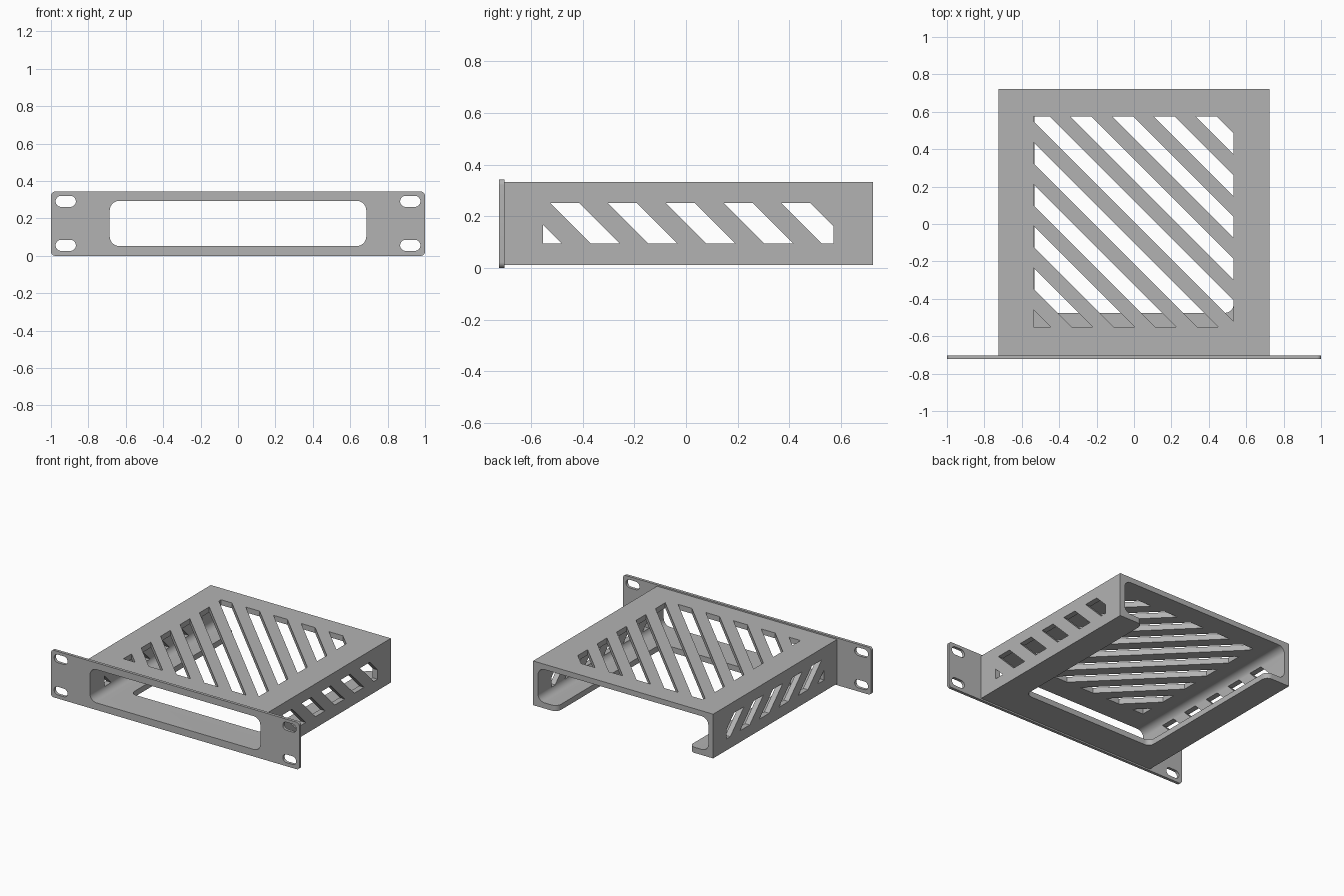
import bpy, bmesh, math
from mathutils import Vector

if "Cube" in bpy.data.objects:
    bpy.data.objects.remove(bpy.data.objects["Cube"])

grey = bpy.data.materials.new("light grey")
grey.diffuse_color = (0.45, 0.45, 0.45, 1)
grey.use_nodes = True
grey.node_tree.nodes["Principled BSDF"].inputs["Base Color"].default_value = grey.diffuse_color


def arc(cx, cy, r, a0, a1, n=8):
    """Points on an arc, angles in degrees."""
    return [(cx + r * math.cos(math.radians(a0 + (a1 - a0) * i / n)),
             cy + r * math.sin(math.radians(a0 + (a1 - a0) * i / n))) for i in range(n + 1)]


def rounded(x0, x1, y0, y1, r):
    """Rounded rectangle outline."""
    return (arc(x1 - r, y0 + r, r, -90, 0) + arc(x1 - r, y1 - r, r, 0, 90)
            + arc(x0 + r, y1 - r, r, 90, 180) + arc(x0 + r, y0 + r, r, 180, 270))


def clip(poly, limit, sign):
    """Keep the part of a polygon where sign * (a + b) <= sign * limit."""
    out = []
    for p, q in zip(poly, poly[1:] + poly[:1]):
        dp, dq = sign * (p[0] + p[1] - limit), sign * (q[0] + q[1] - limit)
        if dp <= 0:
            out.append(p)
        if dp * dq < 0:
            t = dp / (dp - dq)
            out.append((p[0] + t * (q[0] - p[0]), p[1] + t * (q[1] - p[1])))
    return out


def diagonal_slots(a0, a1, b0, b1, start, width, step, ks):
    """Diagonal slot outlines trimmed to a rectangle."""
    rect = [(a0, b0), (a1, b0), (a1, b1), (a0, b1)]
    slots = [clip(clip(rect, start + k * step, -1), start + k * step + width, 1) for k in ks]
    return [s for s in slots if len(s) > 2]


AXES = {'x': lambda a, b, d: (d, a, b), 'y': lambda a, b, d: (a, d, b), 'z': lambda a, b, d: (a, b, d)}


def prism(name, outlines, axis, d0, d1):
    """Extrude outlines along an axis from d0 to d1."""
    bm = bmesh.new()
    place = AXES[axis]
    for pts in outlines:
        face = bm.faces.new([bm.verts.new(place(a, b, d0)) for a, b in pts])
        ext = bmesh.ops.extrude_face_region(bm, geom=[face])
        verts = [v for v in ext['geom'] if isinstance(v, bmesh.types.BMVert)]
        bmesh.ops.translate(bm, verts=verts, vec=Vector(place(0, 0, d1 - d0)))
    bmesh.ops.recalc_face_normals(bm, faces=bm.faces)
    mesh = bpy.data.meshes.new(name)
    bm.to_mesh(mesh)
    bm.free()
    mesh.materials.append(grey)
    ob = bpy.data.objects.new(name, mesh)
    bpy.context.collection.objects.link(ob)
    return ob


def combine(target, other, operation):
    """Apply a boolean and discard the helper."""
    bpy.context.view_layer.objects.active = target
    mod = target.modifiers.new("boolean", 'BOOLEAN')
    mod.operation, mod.object, mod.solver = operation, other, 'EXACT'
    bpy.ops.object.modifier_apply(modifier=mod.name)
    bpy.data.objects.remove(other)


W, BACK, FRONT, PLATE_BACK = 0.725, 0.723, -0.723, -0.702

# Tray body with the wide mounting plate across its front
tray = prism("rack_tray", [[(-W, 0.011), (W, 0.011), (W, 0.333), (-W, 0.333)]], 'y', -0.712, BACK)
plate = prism("front_plate", [rounded(-1, 1, 0, 0.343, 0.022)], 'y', FRONT, PLATE_BACK)
combine(tray, plate, 'UNION')

# Hollow interior, open at front and back
combine(tray, prism("cavity_cutter", [rounded(-0.686, 0.686, 0.052, 0.294, 0.052)], 'y', -1, 1), 'DIFFERENCE')

# Floor opening, leaving a front strip and two side lips with rounded ends
X, Y, R = 0.532, -0.475, 0.045
right = (arc(X - R, Y + R, R, -90, 0) + arc(X + R, BACK - R, R, 180, 90) + [(X + R, 0.9)])
left = [(-x, y) for x, y in reversed(right)]
combine(tray, prism("floor_cutter", [right + left], 'z', -0.1, 0.13), 'DIFFERENCE')

# Diagonal vents in the roof
roof = diagonal_slots(-0.538, 0.532, -0.55, 0.574, 0.011, 0.112, 0.2235, range(-5, 5))
combine(tray, prism("roof_vent_cutter", roof, 'z', 0.2, 0.5), 'DIFFERENCE')

# Diagonal vents through both side walls
side = diagonal_slots(-0.554, 0.57, 0.094, 0.251, -0.274, 0.112, 0.2235, range(-1, 5))
combine(tray, prism("side_vent_cutter", side, 'x', -0.9, 0.9), 'DIFFERENCE')

# Four oblong bolt holes in the plate ears
holes = [rounded(s * 0.921 - 0.054, s * 0.921 + 0.054, z - 0.0295, z + 0.0295, 0.029)
         for s in (-1, 1) for z in (0.056, 0.291)]
combine(tray, prism("bolt_hole_cutter", holes, 'y', -1, -0.5), 'DIFFERENCE')

# Smooth the rounded corners, keep the edges crisp
bpy.ops.object.select_all(action='DESELECT')
tray.select_set(True)
bpy.context.view_layer.objects.active = tray
bpy.ops.object.shade_smooth_by_angle(angle=math.radians(30))
